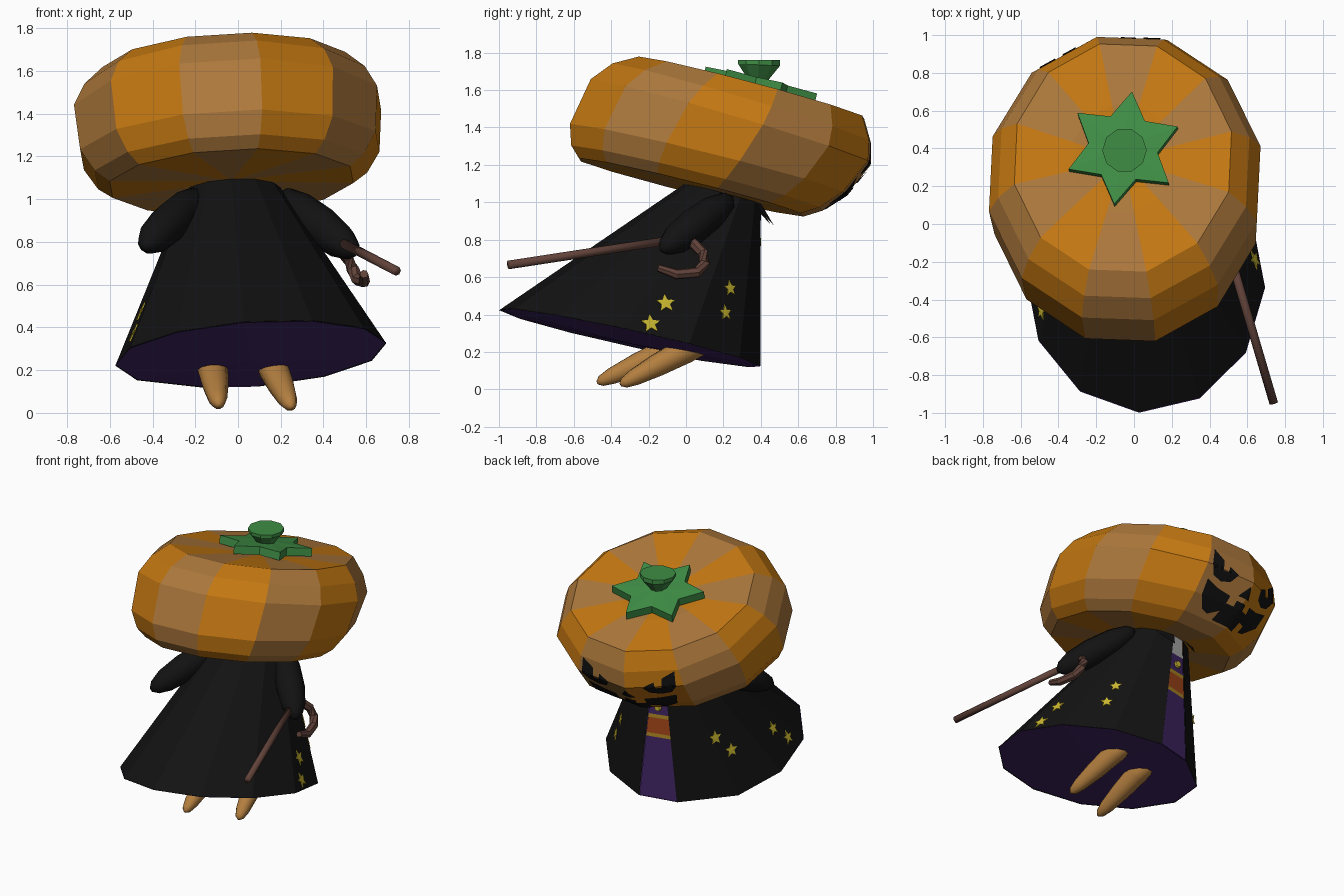
import bpy, bmesh
from math import sin, cos, pi, radians
from mathutils import Vector, Matrix
from mathutils.bvhtree import BVHTree

if "Cube" in bpy.data.objects:
    bpy.data.objects.remove(bpy.data.objects["Cube"])

def mat(name, r, g, b):
    m = bpy.data.materials.new(name)
    m.diffuse_color = (r, g, b, 1)
    m.use_nodes = True
    m.node_tree.nodes["Principled BSDF"].inputs["Base Color"].default_value = m.diffuse_color
    return m

ORANGE = mat("orange", .56, .19, .006)
TAN = mat("tan", .42, .19, .045)
GREEN = mat("green", .05, .27, .06)
BLACK = mat("black", .006, .006, .006)
PURPLE = mat("purple", .06, .022, .15)
WHITE = mat("white", .5, .5, .5)
GOLD = mat("gold", .5, .28, .02)
RED = mat("red", .42, .07, .01)
YELLOW = mat("yellow", .6, .48, .03)
BROWN = mat("brown", .12, .055, .042)
SKIN = mat("skin", .45, .21, .05)

def make(name, verts, faces, mats, idx=None, smooth=False):
    me = bpy.data.meshes.new(name)
    me.from_pydata([tuple(v) for v in verts], [], faces)
    for m in mats:
        me.materials.append(m)
    if idx:
        me.polygons.foreach_set("material_index", idx)
    bm = bmesh.new()
    bm.from_mesh(me)
    if len(faces) > 3:
        bmesh.ops.recalc_face_normals(bm, faces=bm.faces)
    bm.to_mesh(me)
    bm.free()
    ob = bpy.data.objects.new(name, me)
    bpy.context.collection.objects.link(ob)
    if smooth:
        me.polygons.foreach_set("use_smooth", [True] * len(me.polygons))
    return ob

def loft(name, rings, mats, idx=None, smooth=False):
    """Skin equal-length rings and cap both ends."""
    n = len(rings[0])
    verts = [v for r in rings for v in r]
    faces = [(k*n+i, k*n+(i+1) % n, (k+1)*n+(i+1) % n, (k+1)*n+i)
             for k in range(len(rings)-1) for i in range(n)]
    faces += [tuple(range(n)), tuple(range((len(rings)-1)*n, len(rings)*n))]
    return make(name, verts, faces, mats, idx, smooth)

def tube(name, pts, radii, sides, m, smooth=False):
    pts = [Vector(p) for p in pts]
    rings = []
    for i, p in enumerate(pts):
        t = pts[min(i+1, len(pts)-1)] - pts[max(i-1, 0)]
        q = t.to_track_quat('Z', 'Y')
        rings.append([p + q @ Vector((radii[i]*cos(2*pi*j/sides), radii[i]*sin(2*pi*j/sides), 0))
                      for j in range(sides)])
    return loft(name, rings, [m], None, smooth)

def limb(name, a, b, shape, m):
    a, b = Vector(a), Vector(b)
    return tube(name, [a.lerp(b, t) for t, r in shape], [r for t, r in shape], 10, m, True)

def bvh(ob):
    return BVHTree.FromPolygons([v.co.copy() for v in ob.data.vertices],
                                [tuple(p.vertices) for p in ob.data.polygons])

# Pumpkin head: sheared, tilted 12-sided rings with striped segments
HEAD = (Matrix.Translation((-.045, .193, 1.353)) @ Matrix.Rotation(radians(-3), 4, 'Y')
        @ Matrix.Rotation(radians(-14), 4, 'X'))
# radius, height, extra tilt of the ring
profile = [(.02, .265, 0), (.3, .285, 0), (.64, .29, .01), (.74, .195, .035), (.8, .085, .035),
           (.78, -.14, 0), (.71, -.25, 0), (.635, -.305, 0), (.02, -.3, 0)]
rings = []
for r, h, tilt in profile:
    ring = []
    for i in range(12):
        a = radians(-107 + 30*i)
        ring.append(HEAD @ Vector((.92*r*cos(a), r*sin(a) + .31*h, h - tilt*sin(a))))
    rings.append(ring)
stripes = [i % 2 for k in range(len(rings)-1) for i in range(12)] + [0, 0]
head = loft("pumpkin_head", rings, [TAN, ORANGE], stripes)

# Carved face: flat outlines projected on the head
tree = bvh(head)
FACE = HEAD @ Matrix.Rotation(radians(11), 4, 'Z')

def decal(name, outline):
    bm = bmesh.new()
    bm.faces.new([bm.verts.new((-x, 2, z)) for x, z in outline])
    bmesh.ops.triangulate(bm, faces=bm.faces[:])
    bmesh.ops.subdivide_edges(bm, edges=bm.edges[:], cuts=5, use_grid_fill=True)
    bmesh.ops.triangulate(bm, faces=bm.faces[:])
    d = (FACE.to_3x3() @ Vector((0, -1, 0))).normalized()
    for v in bm.verts:
        p, n, _, _ = tree.ray_cast(FACE @ v.co, d)
        v.co = p - d*.007 if p else FACE @ v.co
    me = bpy.data.meshes.new(name)
    bm.to_mesh(me)
    bm.free()
    me.materials.append(BLACK)
    bpy.context.collection.objects.link(bpy.data.objects.new(name, me))

eye = [(.1, .09), (.02, .04), (.03, -.0), (.02, -.03), (-.02, -.03), (-.03, .015), (-.1, -.02),
       (-.07, -.08), (.0, -.1), (.07, -.08), (.11, -.02)]
for s, side in ((1, "right"), (-1, "left")):
    decal("eye_" + side, [(s*(x+.22), z+.075) for x, z in eye])
decal("nose", [(-.05, -.06), (.05, -.06), (0, .02)])
half = [(.04, -.09), (.04, -.13), (.1, -.13), (.1, -.08), (.2, -.07), (.31, -.04), (.29, -.14),
        (.21, -.21), (.16, -.22), (.16, -.18), (.1, -.18), (.1, -.24)]
decal("mouth", half + [(-x, z) for x, z in reversed(half)])

# Leaf star and flared stem
def star(name, M, n, R, r, phase, thick, m):
    pts = [((R, r)[i % 2], phase + pi*i/n) for i in range(2*n)]
    ringat = lambda z, s: [M @ Vector((s*q*cos(a), s*q*sin(a), z)) for q, a in pts]
    return loft(name, [ringat(0, 1), ringat(thick, 1), ringat(thick*1.15, .05)], [m])

leaf = Matrix.Translation((-.055, .39, 1.6)) @ HEAD.to_3x3().to_4x4()
star("leaf_star", leaf, 6, .31, .185, radians(82), .055, GREEN)
tube("stem", [(-.05, .38, 1.6), (-.05, .385, 1.66), (-.05, .39, 1.735), (-.05, .39, 1.76)],
     [.06, .06, .118, .118], 10, GREEN)

# Cloak: 12-sided leaning cone with an open strip at the back
ang = [radians(117 + 30*i) for i in range(12)]
low, top = [], []
for a in ang:
    x, y = .06 + .635*cos(a), -.3 + .7*sin(a)
    low.append(Vector((x, y, .273 - .218*(y+.3) + .07*(x-.06))))
    x, y = -.02 + .22*cos(a), .2 + .2*sin(a)
    top.append(Vector((x, y, 1.05 - .27*(y-.2))))
low[0] = low[0].lerp(low[11], .2)
top[0] = top[0].lerp(top[11], .2)
cloak = make("cloak", low + top, [(i, i+1, 13+i, 12+i) for i in range(11)] + [tuple(range(12, 24))], [BLACK])
make("cloak_lining", [v + Vector((0, 0, .004)) for v in low] + [(.06, -.28, .24)],
     [(i, (i+1) % 12, 12) for i in range(12)], [PURPLE])

# Robe strip in the opening, with collar, belt and button
A, B, C, D = top[0], top[11], low[0], low[11]
bands = [(0, .16, WHITE), (.16, .3, PURPLE), (.3, .33, GOLD), (.33, .46, RED), (.46, .49, GOLD), (.49, 1, PURPLE)]
rv, rf = [], []
for k, (t0, t1, m) in enumerate(bands):
    rv += [A.lerp(C, t0), B.lerp(D, t0), B.lerp(D, t1), A.lerp(C, t1)]
    rf.append((4*k+1, 4*k, 4*k+3, 4*k+2))
make("robe_front", [v - Vector((0, .004, 0)) for v in rv], rf,
     [WHITE, PURPLE, GOLD, RED], [0, 1, 2, 3, 2, 1])
mid = A.lerp(C, .24).lerp(B.lerp(D, .24), .5)
tube("button", [mid, mid + Vector((0, .015, 0))], [.025, .02], 8, YELLOW)
for nm, p, s in (("left", A, -1), ("right", B, 1)):
    make("collar_" + nm, [p, p + Vector((s*.12, -.04, 0)), p + Vector((s*.05, .07, -.12))],
         [(0, 1, 2)], [BLACK])

# Stars on the cloak
ctree = bvh(cloak)
spots = [(1, -.11, .46, .055), (1, -.19, .35, .055), (1, .235, .54, .045), (1, .21, .41, .045),
         (-1, -.34, .47, .05), (-1, -.46, .37, .05), (-1, .17, .57, .05), (-1, .07, .46, .05)]
for k, (s, y, z, r) in enumerate(spots):
    p, n, _, _ = ctree.ray_cast(Vector((2*s, y, z)), Vector((-s, 0, 0)))
    if p:
        n = n if n.x*s > 0 else -n
        M = Matrix.Translation(p) @ n.to_track_quat('Z', 'Y').to_matrix().to_4x4()
        star("cloak_star_%d" % (k+1), M, 5, r, r*.45, pi/2, .006, YELLOW)

# Sleeves
sleeve = [(0, .02), (.06, .055), (.25, .085), (.55, .095), (.8, .08), (.94, .05), (1, .015)]
limb("sleeve_right", (.2, .24, 1.02), (.55, -.13, .745), sleeve, BLACK)
limb("sleeve_left", (-.18, .1, 1.02), (-.44, -.36, .775), sleeve, BLACK)

# Thin hand and staff
tube("hand", [(.47, .03, .79), (.51, .09, .73), (.535, .1, .675), (.56, .06, .625), (.59, -.05, .615),
              (.59, -.15, .65)], [.03, .03, .03, .03, .028, .02], 7, BROWN)
tube("staff", [(.49, -.1, .795), (.74, -.95, .665)], [.023, .023], 8, BROWN, True)

# Legs
leg = [(0, .07), (.3, .072), (.6, .062), (.85, .046), (.96, .03), (1, .01)]
limb("leg_left", (-.13, .05, .275), (-.09, -.475, .035), leg, SKIN)
limb("leg_right", (.13, .14, .285), (.25, -.35, .025), leg, SKIN)
